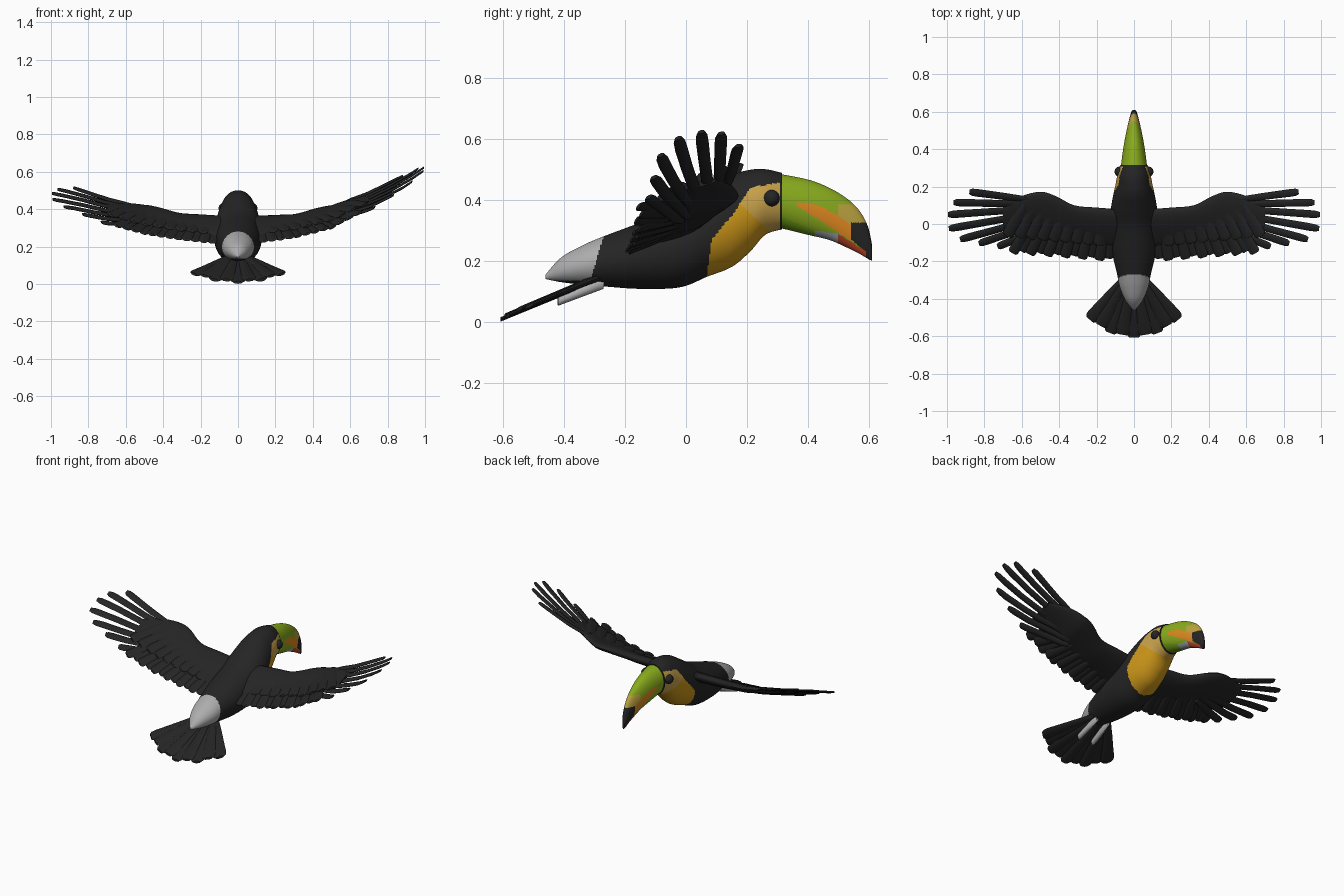
import bpy, bmesh, math
from mathutils import Vector

cube = bpy.data.objects.get("Cube")
if cube:
    bpy.data.objects.remove(cube)


def material(name, r, g, b):
    m = bpy.data.materials.new(name)
    m.use_nodes = True
    m.diffuse_color = (r, g, b, 1)
    shader = m.node_tree.nodes["Principled BSDF"]
    shader.inputs["Base Color"].default_value = (r, g, b, 1)
    shader.inputs["Roughness"].default_value = 0.8
    return m


BLACK = material("feather black", .018, .018, .018)
GREY = material("rump grey", .42, .42, .42)
GOLD = material("breast gold", .61, .31, .01)
FACE = material("face yellow", .58, .36, .07)
GREEN = material("beak green", .25, .41, .012)
DEEP = material("lower beak green", .18, .38, .008)
ORANGE = material("beak orange", .75, .25, .015)
TAN = material("beak tan", .50, .36, .05)
RED = material("beak red", .50, .06, .02)
BLUE = material("beak blue grey", .34, .38, .42)


def smooth_rows(rows, steps):
    """Catmull-Rom interpolation through rows of numbers."""
    out = []
    for i in range(len(rows) - 1):
        quad = (rows[max(i - 1, 0)], rows[i], rows[i + 1], rows[min(i + 2, len(rows) - 1)])
        for k in range(steps):
            t = k / steps
            out.append([b + .5 * t * (c - a + t * (2 * a - 5 * b + 4 * c - d + t * (3 * (b - c) + d - a)))
                        for a, b, c, d in zip(*quad)])
    return out + [list(rows[-1])]


def linear(table, x):
    for (x0, v0), (x1, v1) in zip(table, table[1:]):
        if x <= x1:
            break
    return v0 + (v1 - v0) * (x - x0) / (x1 - x0)


def add_loft(bm, rings):
    loops = [[bm.verts.new(p) for p in ring] for ring in rings]
    for a, b in zip(loops, loops[1:]):
        for i in range(len(a)):
            j = (i + 1) % len(a)
            bm.faces.new((a[i], a[j], b[j], b[i]))
    bm.faces.new(loops[0][::-1])
    bm.faces.new(loops[-1])


def finish(name, bm, mats, rule=None):
    bmesh.ops.recalc_face_normals(bm, faces=bm.faces[:])
    mesh = bpy.data.meshes.new(name)
    for m in mats:
        mesh.materials.append(m)
    if rule:
        for f in bm.faces:
            f.material_index = mats.index(rule(f.calc_center_median()))
    bm.to_mesh(mesh)
    bm.free()
    obj = bpy.data.objects.new(name, mesh)
    bpy.context.collection.objects.link(obj)
    bpy.ops.object.select_all(action='DESELECT')
    obj.select_set(True)
    bpy.context.view_layer.objects.active = obj
    bpy.ops.object.shade_smooth_by_angle(angle=math.radians(50))


def hull(name, rows, steps, mats, rule):
    """Upright oval rings; each row is y, top z, bottom z, half width."""
    bm = bmesh.new()
    rings = []
    for y, top, low, w in smooth_rows(rows, steps):
        ring = []
        for i in range(120):
            a = math.tau * i / 120
            ring.append((w * math.cos(a), y, (top + low) / 2 + (top - low) / 2 * math.sin(a)))
        rings.append(ring)
    add_loft(bm, rings)
    finish(name, bm, mats, rule)


# Body and head, coloured by region
def body_colour(c):
    if c.y < -.27 - (.28 - c.z) * .3 and c.z > .135:
        return GREY
    edge = linear([(.1, .06), (.27, .085), (.36, .16), (.44, .21), (.455, .30), (.47, .40)], c.z)
    if c.y < edge or c.y > .309 or c.z > .455:
        return BLACK
    return FACE if c.z > .375 - .93 * (c.y - .19) else GOLD


hull("body", [(-.46, .155, .14, .006), (-.41, .21, .13, .045), (-.34, .25, .122, .075),
              (-.27, .28, .116, .09), (-.15, .325, .108, .117), (-.02, .375, .113, .127),
              (.07, .43, .148, .125), (.15, .48, .18, .112), (.21, .498, .23, .099),
              (.26, .50, .285, .089), (.315, .488, .303, .073)],
     16, [BLACK, GREY, GOLD, FACE], body_colour)


# Beak, coloured by region
def beak_colour(c):
    y, z = c.y, c.z
    if .50 < y < .59 and z < .288 - .63 * (y - .5):
        return RED
    if y > .585 and z < .31 or y > .54 and z < .325 and z > .262 - .9 * (y - .55):
        return BLACK
    upper = .39 - 2.6 * max(y - .37, 0) ** 2
    if y > .36 and .382 - .64 * (y - .36) < z < upper:
        return ORANGE
    if y > .50 and upper <= z < .385:
        return TAN
    if .42 < y <= .51 and z < .30 - .15 * (y - .42):
        return BLUE
    return DEEP if z < .345 - .4 * (y - .31) else GREEN


hull("beak", [(.31, .484, .307, .070), (.40, .466, .285, .058), (.47, .439, .268, .046),
              (.53, .402, .242, .033), (.57, .362, .222, .023), (.597, .31, .206, .015),
              (.61, .25, .20, .007)],
     18, [GREEN, DEEP, ORANGE, TAN, RED, BLUE, BLACK], beak_colour)

# Eyes
for side, label in ((1, "left"), (-1, "right")):
    bpy.ops.mesh.primitive_uv_sphere_add(segments=24, ring_count=14, radius=.027,
                                         location=(side * .077, .28, .405))
    eye = bpy.context.object
    eye.name = label + "_eye"
    eye.data.materials.append(BLACK)
    bpy.ops.object.shade_smooth()

# Feathers: flat blunt blades draped over a height function
SHAPE = [(0, .6), (.15, .8), (.4, .92), (.65, .95), (.88, 1), (.96, .92), (1, .6)]


def add_feather(bm, root, tip, width, thick, height, lift=0, taper=0):
    root, tip = Vector(root), Vector(tip)
    along = tip - root
    across = Vector((-along.y, along.x)).normalized()
    rings = []
    for t, w in SHAPE:
        mid = root + along * t
        half = width / 2 * w * (1 - taper * (1 - t))
        ring = []
        for k in range(8):
            a = math.tau * k / 8
            p = mid + across * half * math.cos(a)
            ring.append((p.x, p.y, height(p.x, p.y) + lift + thick / 2 * math.sin(a) * (1.2 - .4 * t)))
        rings.append(ring)
    add_loft(bm, rings)


# Wings: the left one is raised higher and its tip is flatter
LEFT = [(0, .31), (.3, .322), (.5, .355), (.6, .402), (.7, .44), (.88, .535), (1, .618)]
RIGHT = [(0, .31), (.3, .322), (.5, .342), (.7, .385), (.88, .44), (1, .467)]
ARM = [(.03, .075, -.14, .06), (.2, .088, -.10, .055), (.32, .10, -.07, .05), (.42, .15, -.06, .046),
       (.5, .172, -.05, .042), (.6, .15, -.05, .034), (.7, .10, -.02, .018)]
TIPS = [(.88, .172), (.965, .115), (.995, .05), (.99, -.025), (.93, -.083), (.83, -.105), (.73, -.122)]

for side, label, curve, flatten in ((1, "left", LEFT, .33), (-1, "right", RIGHT, .12)):
    def wing_z(x, y):
        return linear(curve, abs(x)) + (.49 - flatten * abs(x)) * y

    # Arm with a rounded leading edge
    bm = bmesh.new()
    rings = []
    for x, lead, trail, thick in smooth_rows(ARM, 4):
        ring = []
        for k in range(20):
            a = math.tau * k / 20
            y = (lead + trail) / 2 + (lead - trail) / 2 * math.cos(a)
            ring.append((side * x, y, wing_z(x, y) + thick / 2 * math.sin(a) * (1 + .4 * math.cos(a))))
        rings.append(ring)
    add_loft(bm, rings)
    finish(label + "_wing_arm", bm, [BLACK])

    # Long finger feathers
    bm = bmesh.new()
    for i, (x, y) in enumerate(TIPS):
        root = (side * (.56 - .015 * i), .13 - .024 * i)
        add_feather(bm, root, (side * x, y), .041, .015, wing_z, .008 - .004 * i)
    finish(label + "_finger_feathers", bm, [BLACK])

    # Trailing feathers
    bm = bmesh.new()
    for i in range(12):
        s = i / 11
        x = .11 + .45 * s
        add_feather(bm, (side * x, .0), (side * (x + .03 + .06 * s), -.185 + .043 * s - .014 * (i % 2)),
                    .057, .018, wing_z, -.006 + .006 * (i % 2))
    finish(label + "_trailing_feathers", bm, [BLACK])

    # Covert feathers layered over the arm
    bm = bmesh.new()
    for i in range(9):
        s = i / 8
        x = .16 + .42 * s
        add_feather(bm, (side * x, .05 + .05 * s), (side * (x + .03 + .07 * s), -.115 + .05 * s),
                    .062, .016, wing_z, .012)
    finish(label + "_covert_feathers", bm, [BLACK])


# Tail fan
def tail_z(x, y):
    return .009 + .42 * (y + .605) + .02 * abs(x)


bm = bmesh.new()
for i in range(9):
    a = math.radians(-44 + 11 * i)
    reach = .338 - .01 * (i % 2)
    add_feather(bm, (.05 * math.sin(a), -.27), (reach * math.sin(a), -.27 - reach * math.cos(a)),
                .08, .018, tail_z, .005 * (i % 2), .45)
finish("tail_fan", bm, [BLACK])


# Feet tucked under the tail
def foot_z(x, y):
    return .075 + .42 * (y + .40)


for side, label in ((1, "left"), (-1, "right")):
    bm = bmesh.new()
    add_feather(bm, (side * .04, -.27), (side * .05, -.42), .034, .036, foot_z)
    finish(label + "_foot", bm, [GREY])
